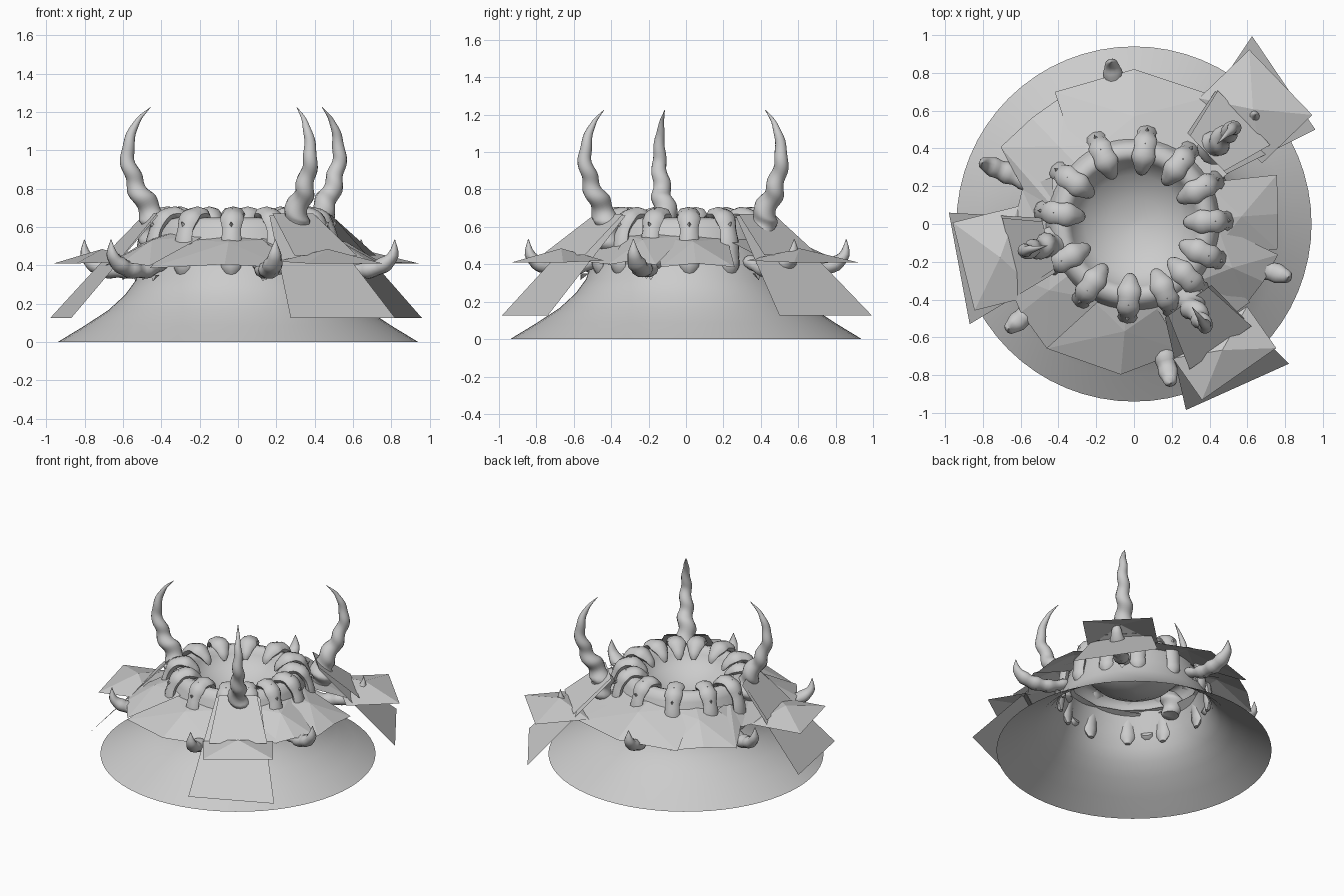
import bpy, math
from mathutils import Vector

if "Cube" in bpy.data.objects:
    bpy.data.objects.remove(bpy.data.objects["Cube"])

grey = bpy.data.materials.new("bone_grey")
grey.diffuse_color = (0.6, 0.6, 0.6, 1)
grey.use_nodes = True
grey.node_tree.nodes["Principled BSDF"].inputs["Base Color"].default_value = grey.diffuse_color


def polar(angle, u, t, z):
    """Point at distance u along a heading, shifted t sideways, at height z."""
    c, s = math.cos(math.radians(angle)), math.sin(math.radians(angle))
    return Vector((c * u - s * t, s * u + c * t, z))


def build(name, verts, faces, smooth=None):
    mesh = bpy.data.meshes.new(name)
    mesh.from_pydata([tuple(v) for v in verts], [], faces)
    mesh.materials.append(grey)
    mesh.validate()
    obj = bpy.data.objects.new(name, mesh)
    bpy.context.collection.objects.link(obj)
    if smooth:
        bpy.ops.object.select_all(action='DESELECT')
        obj.select_set(True)
        bpy.context.view_layer.objects.active = obj
        bpy.ops.object.shade_smooth_by_angle(angle=math.radians(smooth))
    return obj


def catmull(points, f):
    """Smooth interpolation of a list of tuples, f from 0 to 1."""
    x = f * (len(points) - 1)
    i = min(int(x), len(points) - 2)
    x -= i
    get = lambda k: Vector(points[max(0, min(k, len(points) - 1))])
    a, b, c, d = get(i - 1), get(i), get(i + 1), get(i + 2)
    return 0.5 * (2 * b + (c - a) * x + (2 * a - 5 * b + 4 * c - d) * x * x
                  + (3 * b - a - 3 * c + d) * x ** 3)


def tube(name, angle, path, rings, sides, flat=1.0, twist=0, bump=0.0, shift=0.0):
    """Tube in a radial plane; path rows are (distance, height, half width)."""
    verts, faces = [], []
    side = polar(angle, 0, 1, 0)
    for k in range(rings + 1):
        f = k / rings
        r, z, w = catmull(path, f)
        r2, z2, _ = catmull(path, min(1, f + 0.01))
        r1, z1, _ = catmull(path, max(0, f - 0.01))
        normal = polar(angle, -(z2 - z1), 0, r2 - r1).normalized()
        centre = polar(angle, r + shift, 0, z)
        for j in range(sides):
            a = 2 * math.pi * j / sides
            wave = 1 + bump * (1 - f * f) * math.sin(2 * math.pi * twist * f + (a if flat == 1 else 0))
            rad = max(w, 0.001) * wave
            verts.append(centre + side * math.cos(a) * rad + normal * math.sin(a) * rad * flat)
    for k in range(rings):
        for j in range(sides):
            n = (j + 1) % sides
            faces.append((k * sides + j, k * sides + n, (k + 1) * sides + n, (k + 1) * sides + j))
    faces.append(tuple(range(sides))[::-1])
    faces.append(tuple(range(rings * sides, (rings + 1) * sides)))
    return build(name, verts, faces, 50)


# Flared skirt, rolled rim and shallow bowl in one turned profile
profile = [(.94, 0), (.80, .085), (.675, .167), (.59, .245), (.535, .32), (.50, .42),
           (.465, .51), (.44, .59), (.42, .635), (.375, .65), (.34, .635), (.33, .60),
           (.26, .53), (.14, .47), (.02, .45)]
N = 64
verts = [polar(360 * j / N, r, 0, z) for r, z in profile for j in range(N)]
faces = [(k * N + j, k * N + (j + 1) % N, (k + 1) * N + (j + 1) % N, (k + 1) * N + j)
         for k in range(len(profile) - 1) for j in range(N)]
faces.append(tuple(range((len(profile) - 1) * N, len(profile) * N)))
build("skirt_and_bowl", verts, faces, 60)

# Broad flat claws gripping the rim
claw = [(.265, .585, .012), (.30, .635, .045), (.37, .67, .06), (.44, .65, .058),
        (.485, .57, .052), (.505, .46, .052), (.51, .39, .05), (.50, .335, .02)]
for a in (114, 82, 53, 28, 2, -23, -45, -66, -94, -125, -153, 172, 145):
    tube("rim_claw", a, claw, 28, 8, flat=0.6, twist=5, bump=0.1)
    # Small thorns along the back of each claw
    for r, z, dr, dz in ((.33, .685, .0, .02), (.42, .69, .02, .015), (.49, .62, .04, .015)):
        base = [polar(a, r + s * .018 * (dz / .02), t * .014, z - .012 - s * dr * .3)
                for s, t in ((1, 0), (0, 1), (-1, 0), (0, -1))]
        build("claw_thorn", base + [polar(a, r + dr * .7, 0, z + dz * .5)],
              [(0, 1, 4), (1, 2, 4), (2, 3, 4), (3, 0, 4), (3, 2, 1, 0)])

# Faceted collar of ridged plates: (heading, reach) for left, middle and right corners
plates = [((121, .815), (90, .82), (58, .80)), ((150, .815), (134, .78), (117, .78)),
          ((235, .805), (218, .76), (200, .74)), ((291, .72), (265, .80), (235, .805)),
          ((-12, .78), (-24, .75), (-35, .73)), ((19, .80), (4, .765), (-10, .77))]
for i, ((al, rl), (am, rm), (ar, rr)) in enumerate(plates):
    lift = 0.012 * (1 - i % 2)
    verts = [polar(am, .57, 0, .52 + lift),
             polar(al + 11, .44, 0, .54 + lift), polar(al, rl, 0, .385 + lift),
             polar(am, rm, 0, .405 + lift), polar(ar, rr, 0, .385 + lift),
             polar(ar - 11, .44, 0, .54 + lift), polar(am, .44, 0, .555 + lift)]
    build("collar_plate", verts, [(0, k, k % 6 + 1) for k in range(1, 7)])

# Collar plates that bridge the gaps beneath the horns
bridges = [((64, .46), (58, .80), (31, .80), (26, .46)),
           ((210, .46), (200, .74), (163, .62), (150, .50)),
           ((-30, .46), (-34, .74), (-69, .72), (-75, .46))]
for b in bridges:
    heights = (.54, .40, .43, .54)
    build("bridge_plate", [polar(a, r, 0, z) for (a, r), z in zip(b, heights)],
          [(0, 1, 2), (0, 2, 3)])
# Shoulder piece beside the left tusk
build("side_plate", [polar(150, .815, 0, .385), polar(163, .61, 0, .44),
                     polar(168, .44, 0, .54), polar(145, .46, 0, .54)], [(0, 1, 2), (0, 2, 3)])

# Tall twisted horns, each with a hanging flap and a pyramid shoulder plate
horn = [(.44, .47, .055), (.45, .56, .08), (.465, .66, .064), (.525, .76, .054), (.57, .86, .044),
        (.60, .97, .036), (.58, 1.08, .025), (.54, 1.16, .013), (.475, 1.225, .001)]
horns = [(44, .135, .71, 1.08, (.625, .995), (.96, .50)),
         (194, -.005, .57, .93, (-.98, .06), (-.87, -.53)),
         (-55, .06, .70, .97, (.275, -.985), (.82, -.74))]
for a, shift, inner, outer, low1, low2 in horns:
    tube("tall_horn", a, horn, 72, 14, twist=6, bump=0.2, shift=shift)
    top = .47 + shift / 2
    # order lower corners so the flap is not crossed
    lows = [Vector((*p, .125)) for p in (low1, low2)]
    lows.sort(key=lambda p: -p.dot(polar(a, 0, 1, 0)))
    build("hanging_flap", [polar(a, top, -.15, .66), polar(a, top, .15, .66), *lows],
          [(0, 1, 2, 3)])
    build("shoulder_plate",
          [polar(a, inner, -.24, .42), polar(a, outer, -.24, .41),
           polar(a, outer, .24, .41), polar(a, inner, .24, .42),
           polar(a, (inner + outer) / 2 - .02, 0, .485)],
          [(0, 1, 4), (1, 2, 4), (2, 3, 4), (3, 0, 4)])
    build("horn_hood",
          [polar(a, top, -.13, .67), polar(a, top, .13, .67),
           polar(a, inner + .10, .20, .45), polar(a, inner + .10, -.20, .45)],
          [(0, 1, 2, 3)])

# Short upturned tusks around the collar edge
tusk = [(.50, .42, .04), (.60, .38, .05), (.70, .375, .055), (.79, .395, .052),
        (.855, .45, .036), (.865, .535, .002)]
for a in (98, 158, 220, 283, 341, 42):
    tube("edge_tusk", a, tusk, 22, 10, flat=0.8, twist=5, bump=0.12)
    # Serrated thorns under each tusk
    for r in (.56, .63, .70):
        verts = [polar(a, r - .025, 0, .35), polar(a, r + .015, .022, .35),
                 polar(a, r + .015, -.022, .35), polar(a, r + .02, 0, .315 + (r - .56) * .1)]
        build("tusk_thorn", verts, [(0, 1, 2), (0, 3, 1), (1, 3, 2), (2, 3, 0)])
